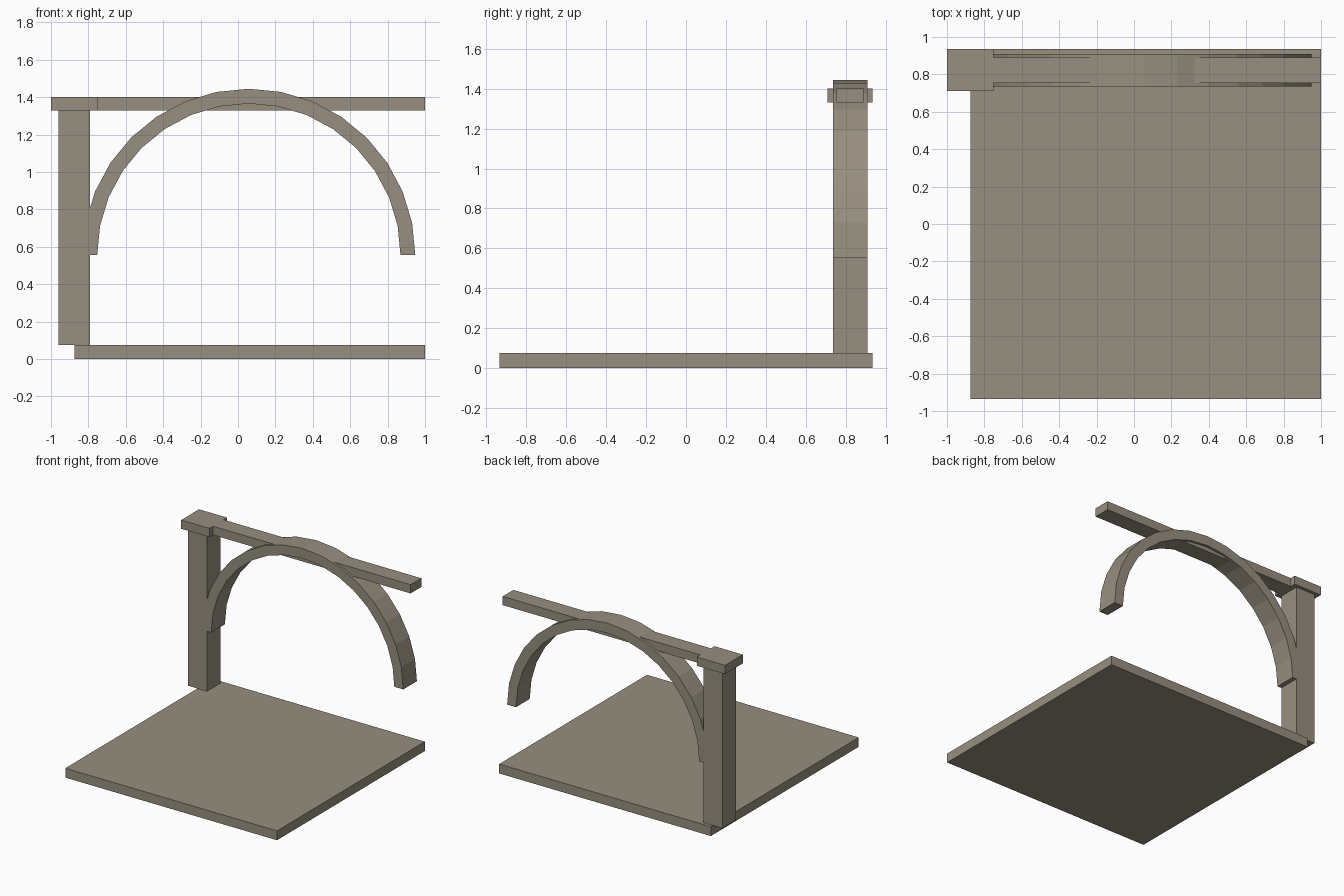
import bpy, bmesh, math

if "Cube" in bpy.data.objects:
    bpy.data.objects.remove(bpy.data.objects["Cube"])

stone = bpy.data.materials.new("warm_grey_stone")
stone.diffuse_color = (0.31, 0.275, 0.215, 1)
stone.use_nodes = True
stone.node_tree.nodes["Principled BSDF"].inputs["Base Color"].default_value = stone.diffuse_color

YC = 0.8225       # centre line of the wall
HALF = 0.0865     # half depth of post and arch


def add_object(name, bm):
    bmesh.ops.recalc_face_normals(bm, faces=bm.faces)
    mesh = bpy.data.meshes.new(name)
    bm.to_mesh(mesh)
    bm.free()
    mesh.materials.append(stone)
    obj = bpy.data.objects.new(name, mesh)
    bpy.context.collection.objects.link(obj)
    return obj


def box(name, x, y, z):
    bm = bmesh.new()
    bmesh.ops.create_cube(bm, size=1)
    for v in bm.verts:
        for i, (a, b) in enumerate((x, y, z)):
            v.co[i] = (a + b) / 2 + v.co[i] * (b - a)
    return add_object(name, bm)


# Floor slab, corner post, its cap and the top rail
box("floor_slab", (-0.875, 1.0), (-0.935, 0.935), (0, 0.075))
box("corner_post", (-0.96, -0.79), (YC - HALF, YC + HALF), (0.075, 1.33))
box("post_cap", (-1.0, -0.75), (YC - 0.1125, YC + 0.1125), (1.33, 1.40))
box("top_rail", (-0.75, 1.0), (YC - 0.0675, YC + 0.0675), (1.33, 1.40))


# Half-round arch of 16 segments, trimmed where it meets the post
def arch(name, cx, cz, r_out, r_in, segments=16):
    bm = bmesh.new()
    rings = []
    for i in range(segments + 1):
        a = math.pi * i / segments
        rings.append([bm.verts.new((cx + r * math.cos(a), y, cz + r * math.sin(a)))
                      for r, y in ((r_out, YC - HALF), (r_out, YC + HALF),
                                   (r_in, YC + HALF), (r_in, YC - HALF))])
    for p, q in zip(rings, rings[1:]):
        for k in range(4):
            n = (k + 1) % 4
            bm.faces.new((p[k], p[n], q[n], q[k]))
    bm.faces.new(rings[0])
    bm.faces.new(rings[-1][::-1])
    bmesh.ops.bisect_plane(bm, geom=bm.verts[:] + bm.edges[:] + bm.faces[:],
                           plane_co=(-0.79, 0, 0), plane_no=(-1, 0, 0), clear_outer=True)
    return add_object(name, bm)


arch("arch", 0.058, 0.555, 0.89, 0.811)
